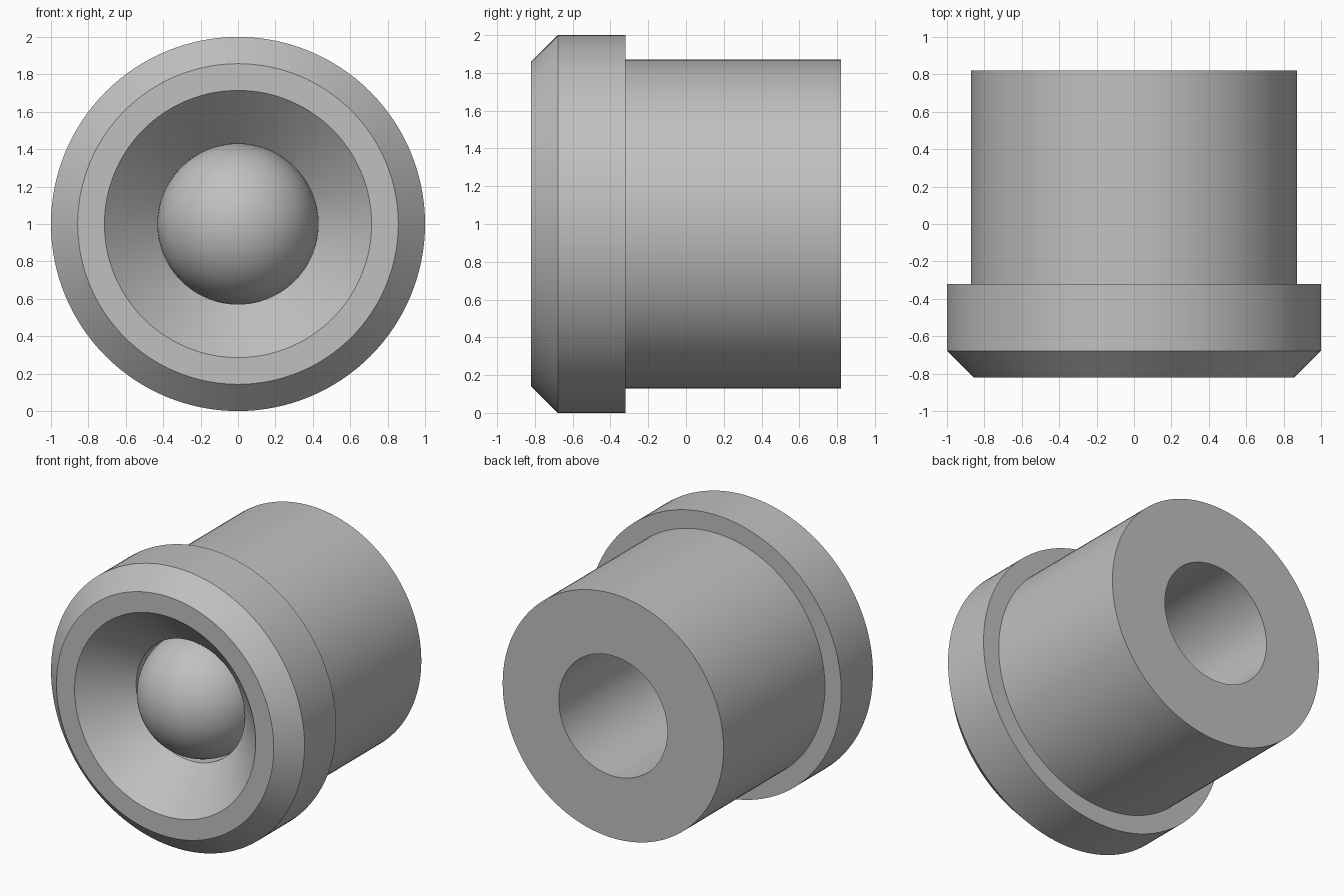
import bpy, bmesh, math
from mathutils import Matrix, Vector

cube = bpy.data.objects.get("Cube")
if cube:
    bpy.data.objects.remove(cube, do_unlink=True)

U = 1 / 7            # design module: flange radius is seven modules
HALF = 5.75 * U      # half of the overall length
SEGMENTS = 128

grey = bpy.data.materials.new("plain grey")
grey.use_nodes = True
colour = (0.53, 0.53, 0.53, 1)
grey.diffuse_color = colour
grey.node_tree.nodes["Principled BSDF"].inputs["Base Color"].default_value = colour


def finish(name, bm):
    bmesh.ops.recalc_face_normals(bm, faces=bm.faces)
    mesh = bpy.data.meshes.new(name)
    bm.to_mesh(mesh)
    bm.free()
    mesh.materials.append(grey)
    obj = bpy.data.objects.new(name, mesh)
    bpy.context.collection.objects.link(obj)
    obj.location.z = 1
    bpy.ops.object.select_all(action="DESELECT")
    obj.select_set(True)
    bpy.context.view_layer.objects.active = obj
    bpy.ops.object.shade_smooth_by_angle(angle=math.radians(30))
    return obj


# Flanged sleeve with countersunk bore: (radius, distance from the front) in modules
profile = [(3, 2), (5, 0), (6, 0), (7, 1), (7, 3.5), (6.1, 3.5), (6.1, 11.5), (3, 11.5)]
bm = bmesh.new()
ring = [bm.verts.new((r * U, d * U - HALF, 0)) for r, d in profile]
edges = [bm.edges.new((a, b)) for a, b in zip(ring, ring[1:] + ring[:1])]
bmesh.ops.spin(bm, geom=ring + edges, cent=(0, 0, 0), axis=(0, 1, 0),
               angle=math.tau, steps=SEGMENTS, use_merge=True)
bmesh.ops.remove_doubles(bm, verts=bm.verts, dist=1e-5)
finish("flanged_sleeve", bm)

# Ball seated in the bore, its tip level with the front face
bm = bmesh.new()
place = Matrix.Translation(Vector((0, 3 * U - HALF, 0))) @ Matrix.Rotation(math.pi / 2, 4, "X")
bmesh.ops.create_uvsphere(bm, u_segments=SEGMENTS, v_segments=64, radius=3 * U, matrix=place)
finish("ball", bm)
